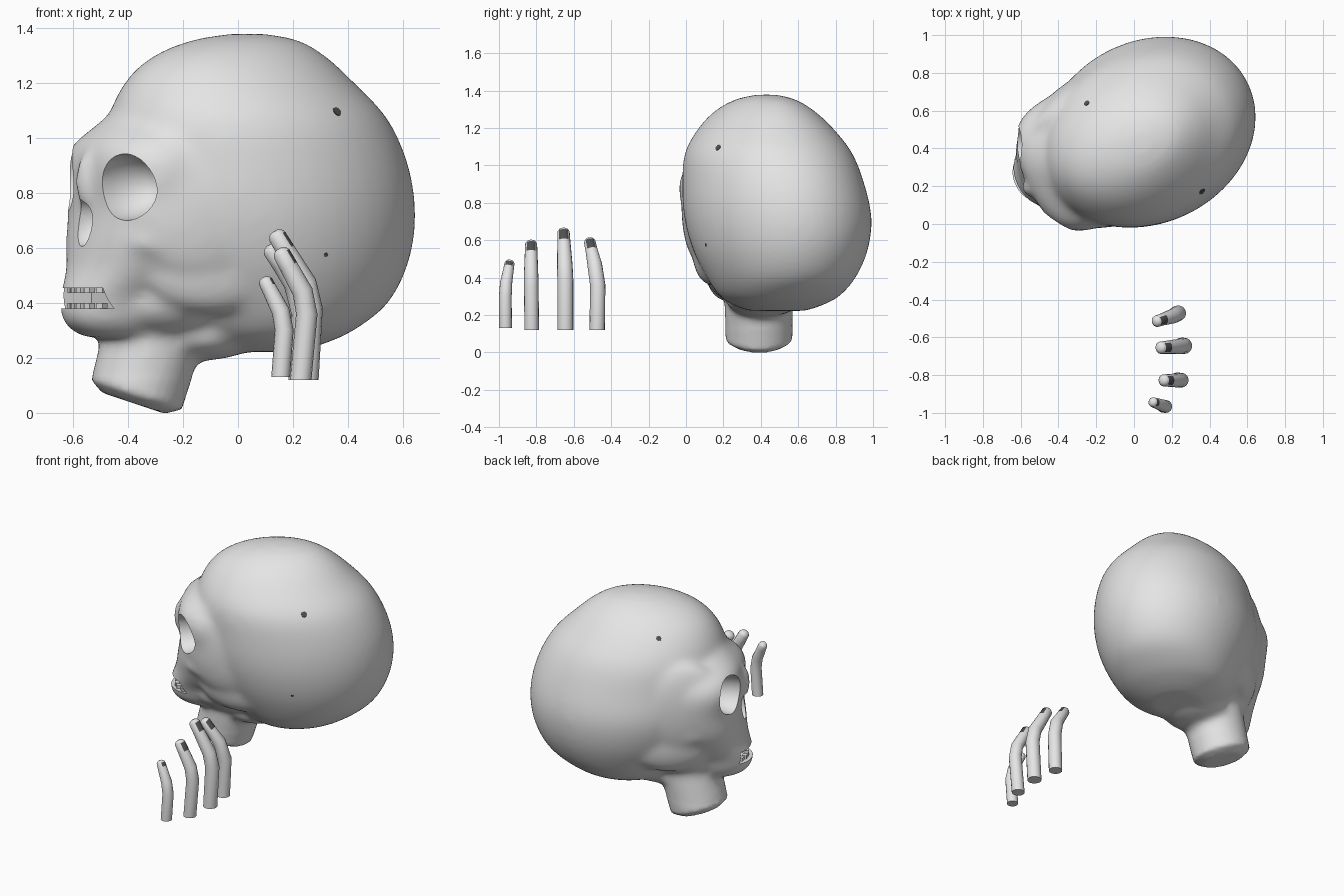
import bpy, bmesh, math
from mathutils import Vector, Matrix
from mathutils.bvhtree import BVHTree

if "Cube" in bpy.data.objects:
    bpy.data.objects.remove(bpy.data.objects["Cube"])

YAW = math.radians(26)
SKULL = Matrix.Translation((-0.18, 0.369, 0)) @ Matrix.Rotation(YAW, 4, 'Z')


def material(name, v):
    m = bpy.data.materials.new(name)
    m.diffuse_color = (v, v, v, 1)
    m.use_nodes = True
    m.node_tree.nodes["Principled BSDF"].inputs["Base Color"].default_value = m.diffuse_color
    return m


BONE = material("pale_grey", 0.78)
DARK = material("dark_grey", 0.08)


def make_object(name, bm, *mats):
    bmesh.ops.recalc_face_normals(bm, faces=bm.faces[:])
    me = bpy.data.meshes.new(name)
    bm.to_mesh(me)
    bm.free()
    ob = bpy.data.objects.new(name, me)
    bpy.context.collection.objects.link(ob)
    for m in mats:
        me.materials.append(m)
    return ob


def activate(ob):
    bpy.ops.object.select_all(action='DESELECT')
    ob.select_set(True)
    bpy.context.view_layer.objects.active = ob


def smooth(ob, deg=40):
    activate(ob)
    bpy.ops.object.shade_smooth_by_angle(angle=math.radians(deg))


def loft(bm, rings):
    loops = [[bm.verts.new(p) for p in r] for r in rings]
    n = len(loops[0])
    for a, b in zip(loops, loops[1:]):
        for i in range(n):
            j = (i + 1) % n
            bm.faces.new((a[i], a[j], b[j], b[i]))
    bm.faces.new(loops[0])
    bm.faces.new(loops[-1])


def refine(rows, steps=4):
    """Catmull-Rom interpolation between rows of ring numbers."""
    out = []
    for i in range(len(rows) - 1):
        p = [rows[max(i - 1, 0)], rows[i], rows[i + 1], rows[min(i + 2, len(rows) - 1)]]
        for k in range(steps):
            t = k / steps
            out.append([0.5 * (2 * b + (c - a) * t + (2 * a - 5 * b + 4 * c - d) * t * t
                               + (3 * b - a - 3 * c + d) * t ** 3) for a, b, c, d in zip(*p)])
    return out + [rows[-1]]


def skull_ring(z, uc, a, b, n=2.0, tc=0.0, sides=48):
    """Superellipse ring in the turned frame of the skull."""
    pts = []
    for i in range(sides):
        t = 2 * math.pi * i / sides
        c, s = math.cos(t), math.sin(t)
        pts.append(SKULL @ Vector((
            uc + a * math.copysign(abs(c) ** (2 / n), c),
            tc + b * math.copysign(abs(s) ** (2 / n), s), z)))
    return pts


def local(c, s, yaw):
    return SKULL @ Matrix.Translation(c) @ Matrix.Rotation(yaw, 4, 'Z') @ Matrix.Diagonal((*s, 1))


def ellipsoid(bm, c, r, yaw=0.0):
    bmesh.ops.create_uvsphere(bm, u_segments=24, v_segments=16, radius=1, matrix=local(c, r, yaw))


def box(bm, c, s, yaw=0.0):
    bmesh.ops.create_cube(bm, size=1, matrix=local(c, s, yaw))


# cranium
bm = bmesh.new()
loft(bm, [skull_ring(*r) for r in refine((
    (0.222, 0.27, 0.15, 0.15, 2, 0), (0.25, 0.28, 0.24, 0.23, 2, 0),
    (0.30, 0.30, 0.335, 0.315, 2, 0), (0.40, 0.32, 0.45, 0.385, 2, 0),
    (0.55, 0.31, 0.538, 0.45, 2, 0), (0.72, 0.29, 0.58, 0.48, 2, -0.005),
    (0.90, 0.265, 0.571, 0.465, 2, -0.02), (1.07, 0.225, 0.525, 0.425, 2, -0.03),
    (1.21, 0.19, 0.425, 0.33, 2, -0.03), (1.30, 0.19, 0.322, 0.235, 2, -0.035),
    (1.355, 0.21, 0.20, 0.14, 2, -0.04), (1.378, 0.22, 0.06, 0.05, 2, -0.04)))])
# face and jaw, tipped a little sideways
loft(bm, [skull_ring(*r) for r in refine((
    (0.275, -0.20, 0.19, 0.12, 2.3, 0.055), (0.33, -0.20, 0.265, 0.165, 2.3, 0.05),
    (0.42, -0.18, 0.295, 0.20, 2.3, 0.045), (0.52, -0.12, 0.32, 0.28, 2.3, 0.035),
    (0.62, -0.08, 0.345, 0.335, 2.5, 0.03), (0.75, -0.05, 0.355, 0.365, 2.7, 0.025),
    (0.88, -0.05, 0.365, 0.37, 3.0, 0.02), (0.97, -0.05, 0.35, 0.34, 2.8, 0.01),
    (1.05, 0.0, 0.33, 0.28, 2.3, 0), (1.11, 0.0, 0.27, 0.22, 2.0, 0)), 3)])
# nasal bone, skull base, palate, temples and cheek bones
ellipsoid(bm, (-0.40, 0, 0.84), (0.055, 0.05, 0.11))
ellipsoid(bm, (0.06, 0.02, 0.28), (0.22, 0.2, 0.09))
ellipsoid(bm, (-0.06, 0.03, 0.40), (0.30, 0.26, 0.14))
for s in (1, -1):
    ellipsoid(bm, (-0.09, s * 0.295 + 0.01, 0.78), (0.28, 0.09, 0.30), s * 0.3)
    ellipsoid(bm, (-0.03, s * 0.27 + 0.02, 0.54), (0.26, 0.09, 0.18), s * 0.3)
    ellipsoid(bm, (-0.20, s * 0.29 + 0.02, 0.62), (0.16, 0.045, 0.05), s * 0.35)

# neck stump, cut off on a slant
rings = []
for x, z, r, tilt in ((-0.38, 0.035, 0.12, 0.32), (-0.37, 0.067, 0.175, 0.32),
                      (-0.325, 0.22, 0.18, 0.2), (-0.29, 0.38, 0.18, 0.0)):
    rot = Matrix.Rotation(tilt, 3, 'Y')
    rings.append([Vector((x, 0.39, z)) + rot @ Vector((r * math.cos(a), r * 1.02 * math.sin(a), 0))
                  for a in (2 * math.pi * i / 32 for i in range(32))])
loft(bm, rings)
skull = make_object("skull", bm, BONE)

# fuse the masses into one skin, softened more above the neck
activate(skull)
rm = skull.modifiers.new("fuse", 'REMESH')
rm.mode = 'VOXEL'
rm.voxel_size = 0.016
bpy.ops.object.modifier_apply(modifier="fuse")
group = skull.vertex_groups.new(name="head")
group.add([v.index for v in skull.data.vertices if v.co.z > 0.13], 1.0, 'REPLACE')
for name, n in (("soften_all", 2), ("soften_head", 22)):
    sm = skull.modifiers.new(name, 'SMOOTH')
    sm.factor = 0.5
    sm.iterations = n
    if n > 2:
        sm.vertex_group = "head"
    bpy.ops.object.modifier_apply(modifier=name)

# eye sockets, nose opening and mouth opening
cutters = []
for t, z in ((0.225, 0.855), (-0.225, 0.82)):
    c = bmesh.new()
    ellipsoid(c, (-0.38, t, z), (0.19, 0.115, 0.122), -t)
    cutters.append(make_object("socket_cutter", c))
c = bmesh.new()
ellipsoid(c, (-0.43, 0.01, 0.69), (0.09, 0.055, 0.085))
cutters.append(make_object("nose_cutter", c))
c = bmesh.new()
box(c, (-0.43, 0.03, 0.417), (0.24, 0.28, 0.075))
cutters.append(make_object("mouth_cutter", c))
for cut in cutters:
    cut.hide_render = True
    activate(skull)
    mod = skull.modifiers.new("cut", 'BOOLEAN')
    mod.operation = 'DIFFERENCE'
    mod.solver = 'EXACT'
    mod.object = cut
    bpy.ops.object.modifier_apply(modifier="cut")
    bpy.data.objects.remove(cut)
for p in skull.data.polygons:
    p.material_index = 0
smooth(skull, 45)

# rows of teeth
for name, z in (("upper_teeth", 0.452), ("lower_teeth", 0.384)):
    bm = bmesh.new()
    for i in range(-3, 4):
        t = i * 0.036
        u = -0.18 - 0.3 * (1 - (abs(t) / 0.17) ** 2.3) ** (1 / 2.3) + 0.045
        box(bm, (u, t + 0.04, z), (0.028, 0.03, 0.032), -t * 4)
    make_object(name, bm, BONE)

# small dark holes, found by casting rays onto the skull
tmp = bmesh.new()
tmp.from_mesh(skull.data)
tree = BVHTree.FromBMesh(tmp)
tmp.free()
for i, (start, ray, r) in enumerate((((0.36, -2, 1.095), (0, 1, 0), 0.018),
                                     ((0.32, -2, 0.575), (0, 1, 0), 0.008),
                                     ((-0.25, 0.64, 3), (0, 0, -1), 0.016))):
    hit, nor, _, _ = tree.ray_cast(Vector(start), Vector(ray))
    if hit is None:
        continue
    bm = bmesh.new()
    m = Matrix.Translation(hit) @ nor.to_track_quat('Z', 'Y').to_matrix().to_4x4()
    bmesh.ops.create_cone(bm, cap_ends=True, segments=8, radius1=r, radius2=r, depth=0.005, matrix=m)
    make_object("hole_%d" % (i + 1), bm, DARK)


# fingers with dark nails on the back of the tip
def finger(name, pts, r0, r1, nail, limit=0.75):
    pts = [Vector(p) for p in pts]
    tip_dir = (pts[-1] - pts[-2]).normalized()
    end = pts[-1]
    pts = pts[:-1] + [end - tip_dir * nail, end,
                      end + tip_dir * r1 * 0.4, end + tip_dir * r1 * 0.6]
    scale = [r0, r0, r0 * 0.96, r1 * 1.06, r1, r1 * 0.75, r1 * 0.35]
    rings = []
    for i, p in enumerate(pts):
        t = Vector((0, 0, 1)) if i == 0 else (pts[min(i + 1, len(pts) - 1)] - pts[i - 1]).normalized()
        e2 = Vector((0, 1, 0)).cross(t).normalized()
        e1 = t.cross(e2)
        rings.append([p + scale[i] * (math.cos(a) * e1 + math.sin(a) * e2)
                      for a in (2 * math.pi * k / 16 for k in range(16))])
    bm = bmesh.new()
    loft(bm, rings)
    back = Vector((0, 1, 0)).cross(tip_dir).normalized()
    ob = make_object(name, bm, BONE, DARK)
    for p in ob.data.polygons:
        along = (p.center - end).dot(tip_dir)
        if -nail < along < 0 and p.normal.dot(back) > limit:
            p.material_index = 1
    smooth(ob, 50)


finger("little_finger", ((0.155, -0.965, 0.13), (0.168, -0.966, 0.30), (0.155, -0.962, 0.37),
                         (0.10, -0.943, 0.478)), 0.034, 0.026, 0.025, 0.8)
finger("ring_finger", ((0.228, -0.825, 0.12), (0.25, -0.827, 0.36), (0.235, -0.828, 0.44),
                       (0.158, -0.828, 0.58)), 0.039, 0.032, 0.055)
finger("middle_finger", ((0.250, -0.645, 0.12), (0.265, -0.645, 0.38), (0.245, -0.648, 0.47),
                         (0.142, -0.655, 0.643)), 0.043, 0.033, 0.06)
finger("index_finger", ((0.225, -0.475, 0.12), (0.235, -0.472, 0.36), (0.205, -0.488, 0.47),
                        (0.12, -0.515, 0.592)), 0.041, 0.031, 0.06)
